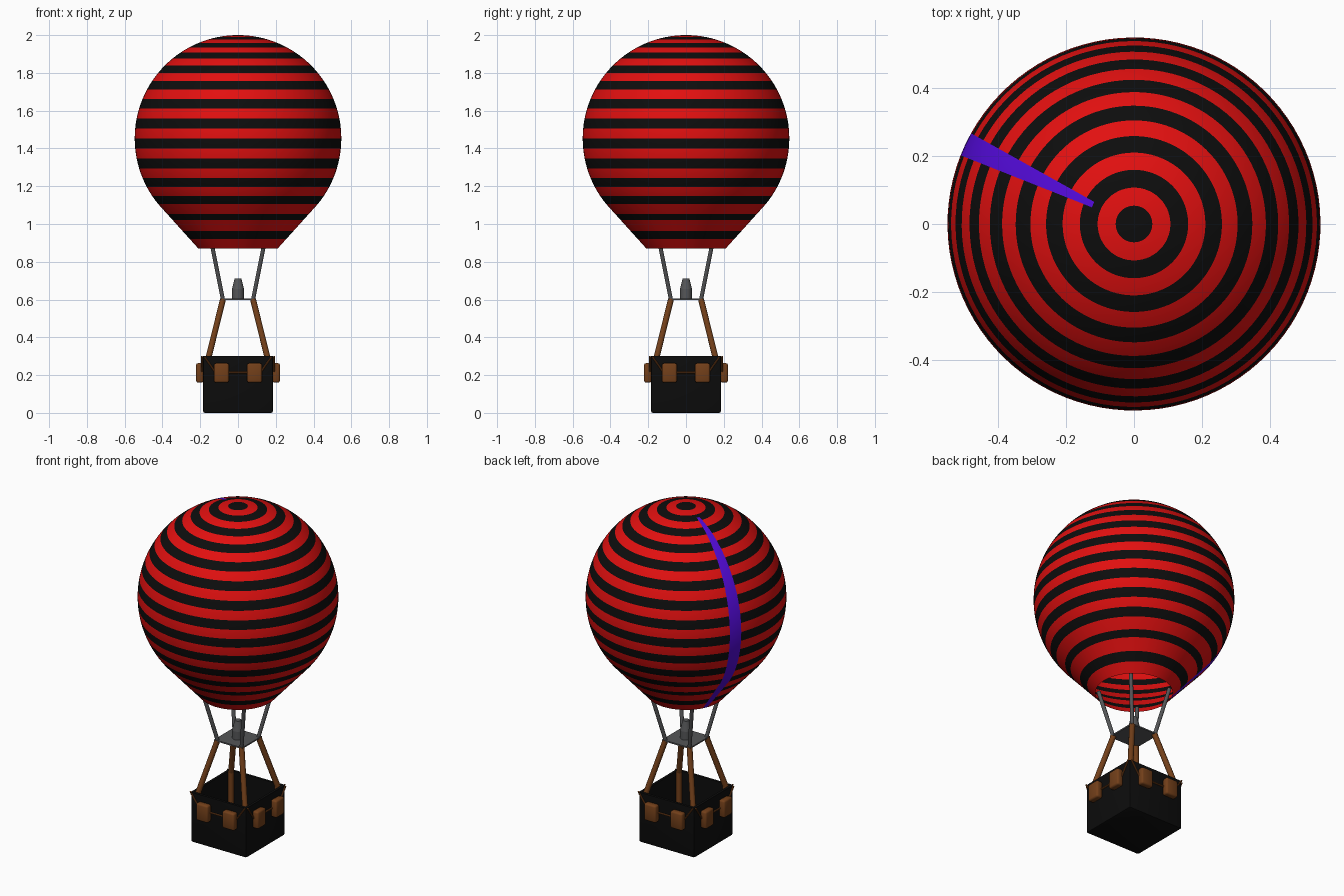
import bpy, bmesh, math
from mathutils import Vector, Matrix

if "Cube" in bpy.data.objects:
    bpy.data.objects.remove(bpy.data.objects["Cube"])


def mat(name, r, g, b):
    m = bpy.data.materials.new(name)
    m.diffuse_color = (r, g, b, 1)
    m.use_nodes = True
    m.node_tree.nodes["Principled BSDF"].inputs["Base Color"].default_value = m.diffuse_color
    return m


RED = mat("red", 0.76, 0.005, 0.005)
BLACK = mat("black", 0.004, 0.004, 0.004)
PURPLE = mat("purple", 0.085, 0.003, 0.68)
BROWN = mat("brown", 0.17, 0.05, 0.01)
GREY = mat("grey", 0.09, 0.092, 0.096)


def finish(name, bm, mats, smooth=None):
    me = bpy.data.meshes.new(name)
    bm.to_mesh(me)
    bm.free()
    ob = bpy.data.objects.new(name, me)
    bpy.context.collection.objects.link(ob)
    for m in mats:
        me.materials.append(m)
    if smooth:
        bpy.ops.object.select_all(action='DESELECT')
        ob.select_set(True)
        bpy.context.view_layer.objects.active = ob
        bpy.ops.object.shade_smooth_by_angle(angle=math.radians(smooth))
    return ob


def box(bm, lo, hi, bevel=0):
    lo, hi = Vector(lo), Vector(hi)
    m = Matrix.Translation((lo + hi) / 2) @ Matrix.Diagonal((*(hi - lo), 1))
    verts = bmesh.ops.create_cube(bm, size=1, matrix=m)['verts']
    if bevel:
        edges = list({e for v in verts for e in v.link_edges})
        bmesh.ops.bevel(bm, geom=edges, offset=bevel, segments=2, profile=0.5, affect='EDGES')


def rod(bm, a, b, r, sides=12, r2=None):
    a, b = Vector(a), Vector(b)
    d = b - a
    m = Matrix.Translation((a + b) / 2) @ d.to_track_quat('Z', 'Y').to_matrix().to_4x4()
    bmesh.ops.create_cone(bm, cap_ends=True, segments=sides, radius1=r,
                          radius2=r if r2 is None else r2, depth=d.length, matrix=m)


# Balloon envelope: sphere, then straight taper to an open mouth
R, CZ, STEP, SEG = 0.547, 1.453, 5.625, 96
profile = []                       # radius, height, band number
for k in range(1, 47):
    t = math.radians(k * STEP / 2)
    profile.append((R * math.sin(t), CZ + R * math.cos(t), (k - 1) // 2))
r0, z0, _ = profile[-1]
for i, z in enumerate((1.053, 1.02, 0.963, 0.92, 0.87)):
    profile.append((0.21 + (r0 - 0.21) * (z - 0.87) / (z0 - 0.87), z, 23 + i))

bm = bmesh.new()
apex = bm.verts.new((0, 0, CZ + R))
prev = None
for n, (r, z, band) in enumerate(profile):
    ring = []
    for s in range(SEG):
        a = math.radians(0.9 + s * 360 / SEG)
        ring.append(bm.verts.new((r * math.cos(a), r * math.sin(a), z)))
    for s in range(SEG):
        t = (s + 1) % SEG
        if prev:
            f = bm.faces.new((prev[s], ring[s], ring[t], prev[t]))
        else:
            f = bm.faces.new((apex, ring[s], ring[t]))
        # black on even bands, one purple gore at the back left
        purple = n >= 5 and 150 <= s * 360 / SEG < 157.5
        f.material_index = 2 if purple else (1 if band % 2 == 0 else 0)
    prev = ring
finish("envelope", bm, [RED, BLACK, PURPLE], 60)

# Hollow basket
W, H, T = 0.185, 0.30, 0.015
bm = bmesh.new()
box(bm, (-W, -W, 0), (W, W, H))
top = max(bm.faces, key=lambda f: f.calc_center_median().z)
outer = [e for e in bm.edges if e not in top.edges[:]]
bmesh.ops.bevel(bm, geom=outer, offset=0.01, segments=2, profile=0.5, affect='EDGES')
bm.normal_update()
top = max(bm.faces, key=lambda f: f.calc_center_median().z)
bmesh.ops.inset_region(bm, faces=[top], thickness=T)
bottom = bmesh.ops.extrude_face_region(bm, geom=[top])
bmesh.ops.translate(bm, vec=(0, 0, -(H - T)),
                    verts=[g for g in bottom['geom'] if isinstance(g, bmesh.types.BMVert)])
if top.is_valid:
    bmesh.ops.delete(bm, geom=[top], context='FACES_ONLY')
bmesh.ops.recalc_face_normals(bm, faces=bm.faces[:])
finish("basket", bm, [BLACK], 35)

# Corner posts (bent at the rim) and upper struts to the mouth
posts, struts = bmesh.new(), bmesh.new()
for sx in (-1, 1):
    for sy in (-1, 1):
        def corner(d, z):
            return (sx * d, sy * d, z)
        rod(posts, corner(0.154, 0.015), corner(0.154, 0.30), 0.016)
        rod(posts, corner(0.156, 0.292), corner(0.080, 0.60), 0.016)
        rod(struts, corner(0.080, 0.60), corner(0.137, 0.885), 0.011)
finish("corner_posts", posts, [BROWN], 40)
finish("upper_struts", struts, [GREY], 40)

# Burner plate and burner
bm = bmesh.new()
box(bm, (-0.093, -0.093, 0.597), (0.093, 0.093, 0.605))
finish("burner_plate", bm, [GREY])
bm = bmesh.new()
rod(bm, (0, 0, 0.60), (0, 0, 0.655), 0.032, 16)
rod(bm, (0, 0, 0.655), (0, 0, 0.712), 0.032, 16, 0.018)
finish("burner", bm, [GREY], 30)

# Hanging bags and ropes, one set for each basket side
for i, side in enumerate(("front", "right", "back", "left")):
    turn = Matrix.Rotation(i * math.pi / 2, 4, 'Z')
    bags, ropes = bmesh.new(), bmesh.new()
    y = -W - 0.006
    for s in (-1, 1):
        x0, x1 = sorted((s * 0.048, s * 0.127))
        box(bags, (x0, -0.222, 0.16), (x1, -W + 0.002, 0.263), 0.010)
        rod(ropes, (s * 0.178, y, 0.298), (s * 0.120, y, 0.215), 0.005, 8)
    rod(ropes, (-0.06, y, 0.214), (0.06, y, 0.214), 0.005, 8)
    for b in (bags, ropes):
        bmesh.ops.transform(b, matrix=turn, verts=b.verts[:])
    finish(side + "_bags", bags, [BROWN], 50)
    finish(side + "_ropes", ropes, [BROWN], 40)
